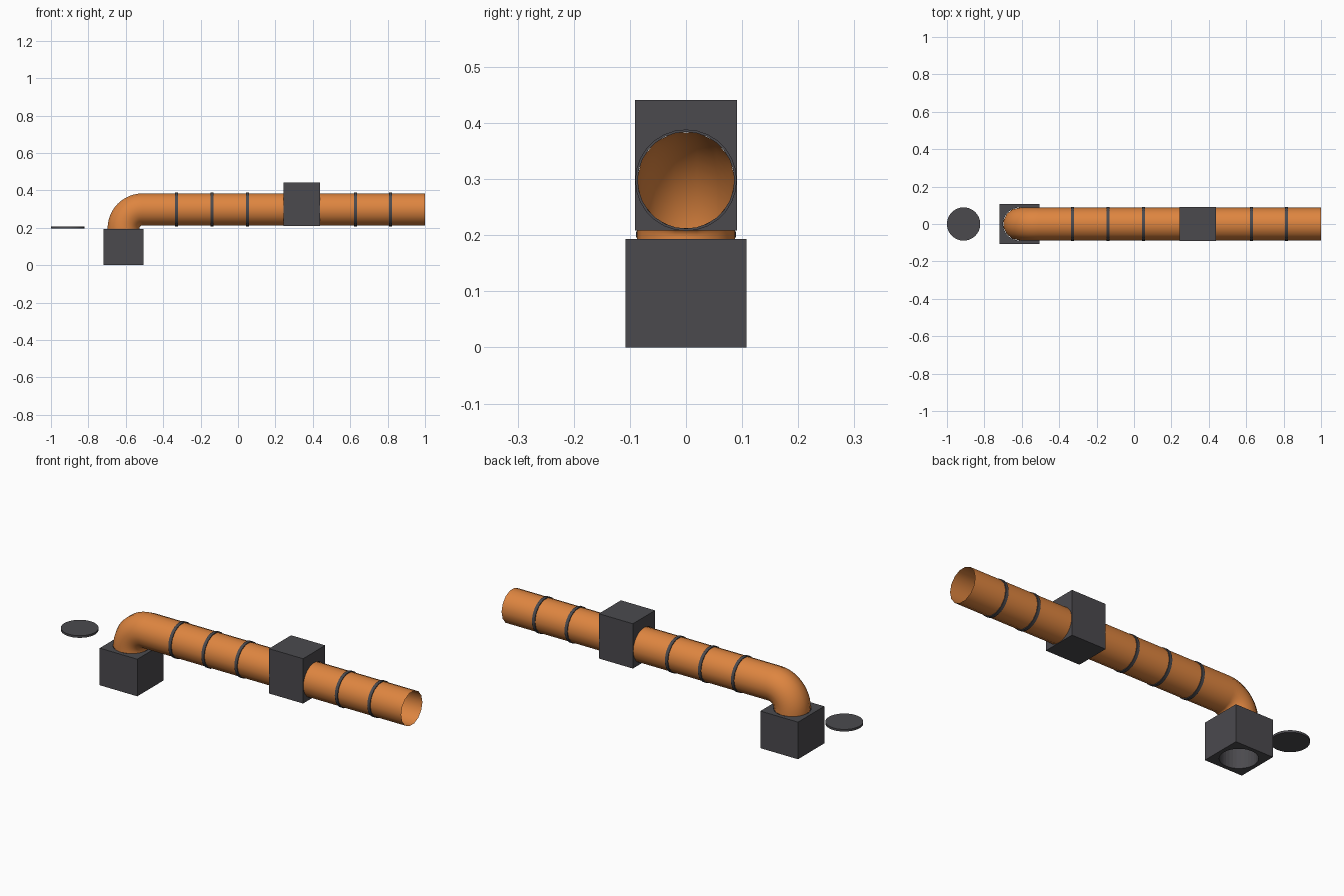
import bpy, bmesh, math
from mathutils import Matrix, Vector

if "Cube" in bpy.data.objects:
    bpy.data.objects.remove(bpy.data.objects["Cube"])


def material(name, rgb):
    m = bpy.data.materials.new(name)
    m.diffuse_color = (*rgb, 1)
    m.use_nodes = True
    m.node_tree.nodes["Principled BSDF"].inputs["Base Color"].default_value = m.diffuse_color
    return m


ORANGE = material("orange", (0.73, 0.235, 0.051))
GRAY = material("dark gray", (0.07, 0.068, 0.076))

AXIS_Z = 0.298      # height of the horizontal run
RADIUS = 0.0875
BEND = 0.101        # elbow centreline radius
BASE_X = -0.612
SIDES = 14


def make(name, bm, mat):
    me = bpy.data.meshes.new(name)
    bm.to_mesh(me)
    bm.free()
    me.materials.append(mat)
    ob = bpy.data.objects.new(name, me)
    bpy.context.collection.objects.link(ob)
    return ob


def smooth(ob, angle=40):
    bpy.ops.object.select_all(action='DESELECT')
    ob.select_set(True)
    bpy.context.view_layer.objects.active = ob
    bpy.ops.object.shade_smooth_by_angle(angle=math.radians(angle))


def cylinder(name, centre, radius, depth, along_x=False, sides=32):
    bm = bmesh.new()
    rot = Matrix.Rotation(math.pi / 2, 4, 'Y') if along_x else Matrix()
    bmesh.ops.create_cone(bm, cap_ends=True, segments=sides, radius1=radius, radius2=radius,
                          depth=depth, matrix=Matrix.Translation(centre) @ rot)
    return make(name, bm, GRAY)


def bored_block(name, lo, hi, bore, along_x):
    """Box with a round hole right through it."""
    lo, hi = Vector(lo), Vector(hi)
    bm = bmesh.new()
    bmesh.ops.create_cube(bm, size=1, matrix=Matrix.Translation((lo + hi) / 2)
                          @ Matrix.Diagonal((*(hi - lo), 1)))
    ob = make(name, bm, GRAY)
    cutter = cylinder(name + "_cutter", bore, 0.0882, 0.6, along_x)
    cutter.hide_render = True
    cutter.hide_set(True)
    mod = ob.modifiers.new("bore", 'BOOLEAN')
    mod.operation = 'DIFFERENCE'
    mod.solver = 'EXACT'
    mod.object = cutter
    # apply the cut and drop the cutter
    bpy.context.view_layer.update()
    dg = bpy.context.evaluated_depsgraph_get()
    ob.data = bpy.data.meshes.new_from_object(ob.evaluated_get(dg))
    ob.modifiers.clear()
    bpy.data.objects.remove(cutter)


# pipe: open tube swept up from the base, round the elbow and along x
bend_x, bend_z = BASE_X + BEND, AXIS_Z - BEND
stations = [(BASE_X, 0.192, 0)]
for i in range(13):
    a = math.pi / 2 * i / 12
    stations.append((bend_x - BEND * math.cos(a), bend_z + BEND * math.sin(a), a))
stations.append((1.0, AXIS_Z, math.pi / 2))
bm = bmesh.new()
rings = []
for x, z, a in stations:
    ring = []
    for k in range(SIDES):
        t = 2 * math.pi * k / SIDES
        out = RADIUS * math.sin(t)
        ring.append(bm.verts.new((x - out * math.cos(a), RADIUS * math.cos(t), z + out * math.sin(a))))
    rings.append(ring)
for p, q in zip(rings, rings[1:]):
    for k in range(SIDES):
        j = (k + 1) % SIDES
        bm.faces.new((p[k], p[j], q[j], q[k]))
bmesh.ops.recalc_face_normals(bm, faces=bm.faces)
smooth(make("pipe", bm, ORANGE))

# clamp bands around the pipe
for n, cx in enumerate((-0.33, -0.14, 0.05, 0.628, 0.815)):
    bm = bmesh.new()
    loops = []
    for dx, r in ((-0.008, 0.086), (-0.008, 0.0905), (0.008, 0.0905), (0.008, 0.086)):
        loops.append([bm.verts.new((cx + dx, r * math.cos(2 * math.pi * k / 28),
                                    AXIS_Z + r * math.sin(2 * math.pi * k / 28))) for k in range(28)])
    for p, q in zip(loops, loops[1:]):
        for k in range(28):
            j = (k + 1) % 28
            bm.faces.new((p[k], p[j], q[j], q[k]))
    bmesh.ops.recalc_face_normals(bm, faces=bm.faces)
    smooth(make(f"band_{n + 1}", bm, GRAY))

# base block, valve block and loose round lid
bored_block("base_block", (-0.72, -0.108, 0), (-0.504, 0.108, 0.193), (BASE_X, 0, 0.1), False)
bored_block("valve_block", (0.242, -0.091, 0.208), (0.438, 0.091, 0.441), (0.34, 0, AXIS_Z), True)
smooth(cylinder("lid", (-0.911, 0, 0.201), 0.089, 0.011))
